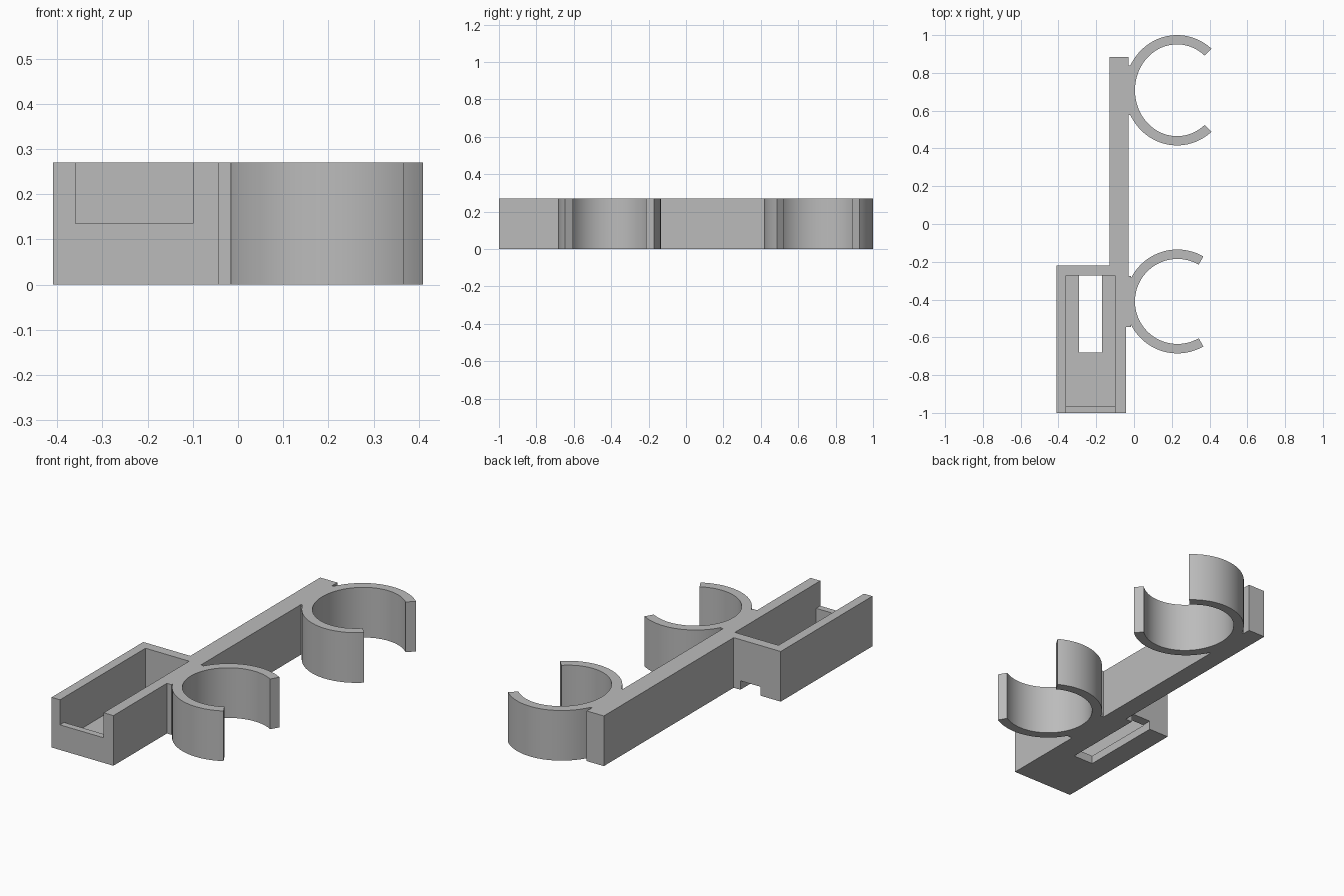
import bpy, bmesh
from math import cos, sin, radians

cube = bpy.data.objects.get("Cube")
if cube:
    bpy.data.objects.remove(cube, do_unlink=True)

HEIGHT = 0.27
grey = bpy.data.materials.new("plain grey")
grey.use_nodes = True
grey.diffuse_color = (0.5, 0.5, 0.5, 1)
grey.node_tree.nodes["Principled BSDF"].inputs["Base Color"].default_value = (0.5, 0.5, 0.5, 1)


def prism(name, outline, z0=0.0, z1=HEIGHT):
    """Extrude a closed plan outline from z0 to z1."""
    bm = bmesh.new()
    face = bm.faces.new([bm.verts.new((x, y, z0)) for x, y in outline])
    top = bmesh.ops.extrude_face_region(bm, geom=[face])["geom"]
    bmesh.ops.translate(bm, vec=(0, 0, z1 - z0),
                        verts=[v for v in top if isinstance(v, bmesh.types.BMVert)])
    bmesh.ops.recalc_face_normals(bm, faces=bm.faces)
    mesh = bpy.data.meshes.new(name)
    bm.to_mesh(mesh)
    bm.free()
    mesh.materials.append(grey)
    obj = bpy.data.objects.new(name, mesh)
    bpy.context.collection.objects.link(obj)
    return obj


def block(name, x0, x1, y0, y1, z0=0.0, z1=HEIGHT):
    return prism(name, [(x0, y0), (x1, y0), (x1, y1), (x0, y1)], z0, z1)


def clip(name, cx, cy, inner, outer, gap, steps=72):
    """Open ring whose mouth faces +x; radii are (x, y) pairs."""
    angles = [radians(gap + (360 - 2 * gap) * i / steps) for i in range(steps + 1)]
    arc = lambda r, seq: [(cx + r[0] * cos(a), cy + r[1] * sin(a)) for a in seq]
    return prism(name, arc(outer, angles) + arc(inner, reversed(angles)))


def combine(target, other, operation):
    mod = target.modifiers.new(operation.lower(), "BOOLEAN")
    mod.operation, mod.solver, mod.object = operation, "EXACT", other
    bpy.context.view_layer.objects.active = target
    bpy.ops.object.modifier_apply(modifier=mod.name)
    bpy.data.objects.remove(other, do_unlink=True)


# Holder box, long arm, and the two clips with their mounting pads
body = block("clip_holder_body", -0.41, -0.042, -1.0, -0.22)
parts = [
    block("arm", -0.13, -0.028, -0.28, 0.885),
    block("front_pad", -0.07, -0.015, -0.545, -0.275),
    block("back_pad", -0.08, -0.015, 0.577, 0.84),
    clip("front_clip", 0.23, -0.41, (0.225, 0.225), (0.275, 0.275), 60),
    clip("back_clip", 0.228, 0.708, (0.223, 0.243), (0.277, 0.292), 49),
]
for part in parts:
    combine(body, part, "UNION")

# Through slot, deep well, and lowered front lip of the holder box
cutters = [
    block("slot_cutter", -0.29, -0.17, -0.68, -0.1, -0.1, 0.048),
    block("well_cutter", -0.36, -0.10, -0.965, -0.273, 0.045, 0.4),
    block("lip_cutter", -0.36, -0.10, -1.1, -0.5, 0.135, 0.5),
]
for cutter in cutters:
    combine(body, cutter, "DIFFERENCE")

# Smooth curved clip walls, sharp corners
bpy.ops.object.select_all(action="DESELECT")
body.select_set(True)
bpy.context.view_layer.objects.active = body
bpy.ops.object.shade_smooth_by_angle(angle=radians(30))
